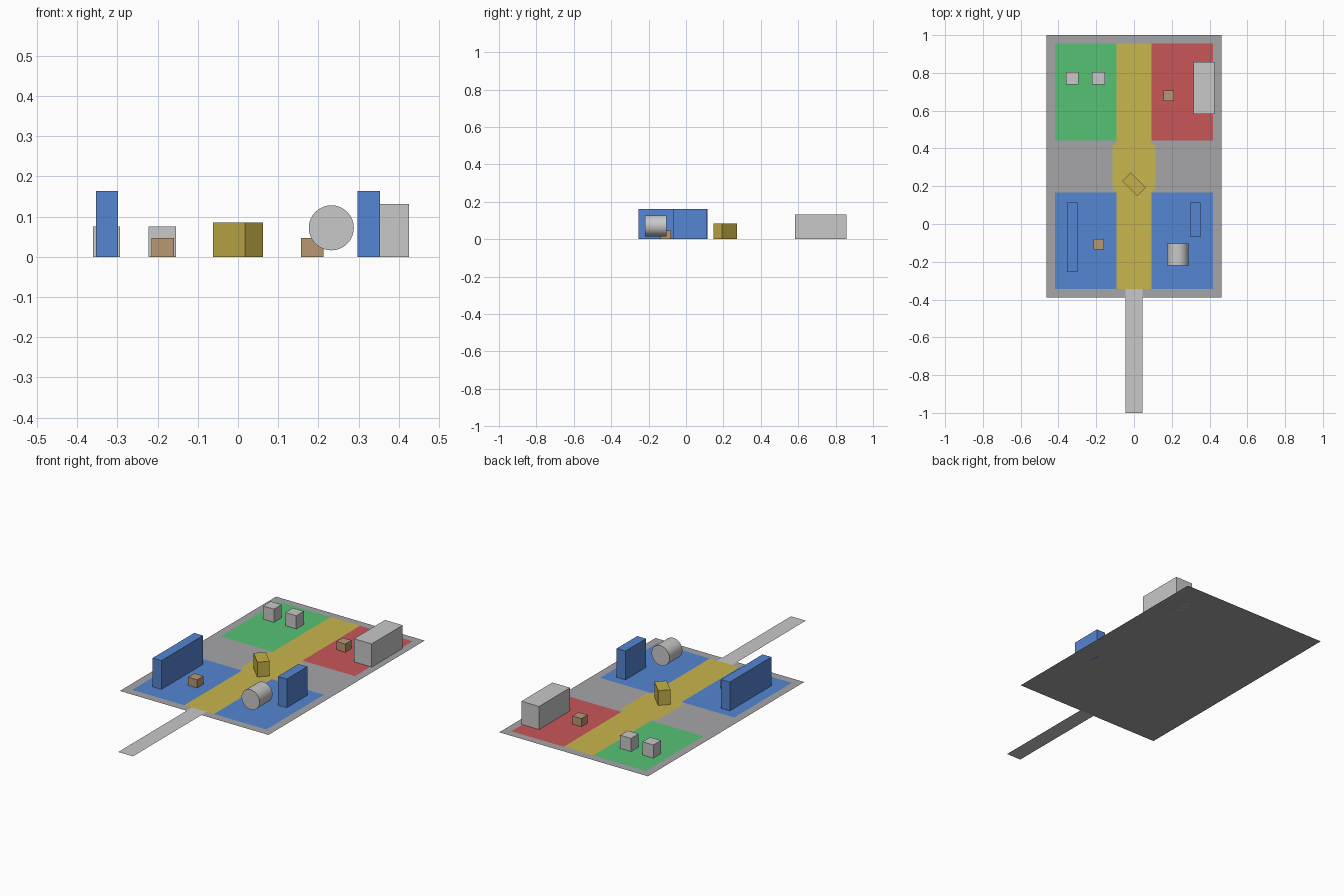
import bpy, bmesh
from math import pi, radians
from mathutils import Matrix

cube = bpy.data.objects.get("Cube")
if cube:
    bpy.data.objects.remove(cube, do_unlink=True)


def material(name, srgb):
    """Flat material from display colour, stored as linear."""
    col = [((c / 255 + 0.055) / 1.055) ** 2.4 for c in srgb] + [1.0]
    m = bpy.data.materials.new(name)
    m.use_nodes = True
    m.diffuse_color = col
    m.node_tree.nodes["Principled BSDF"].inputs["Base Color"].default_value = col
    return m


GREY = material("ground grey", (166, 166, 169))
LIGHT = material("light grey", (200, 200, 201))
BLUE = material("blue", (85, 134, 210))
GREEN = material("green", (86, 194, 116))
RED = material("red", (201, 86, 88))
YELLOW = material("path yellow", (201, 182, 78))
OCHRE = material("block yellow", (196, 176, 72))
BROWN = material("crate brown", (184, 151, 114))


def finish(name, bm, mat):
    mesh = bpy.data.meshes.new(name)
    bm.to_mesh(mesh)
    bm.free()
    mesh.materials.append(mat)
    ob = bpy.data.objects.new(name, mesh)
    bpy.context.collection.objects.link(ob)
    return ob


def plate(name, outline, z, mat):
    """Single flat upward-facing polygon."""
    bm = bmesh.new()
    bm.faces.new([bm.verts.new((x, y, z)) for x, y in outline])
    return finish(name, bm, mat)


def rect(x0, x1, y0, y1):
    return [(x0, y0), (x1, y0), (x1, y1), (x0, y1)]


def block(name, x, y, sx, sy, h, mat, turn=0):
    """Box standing on the ground, centred at x, y."""
    bm = bmesh.new()
    bmesh.ops.create_cube(bm, size=1, matrix=Matrix.Diagonal((sx, sy, h, 1)))
    ob = finish(name, bm, mat)
    ob.location = (x, y, h / 2)
    ob.rotation_euler.z = radians(turn)
    return ob


# Ground and entrance walkway
plate("ground", rect(-0.463, 0.463, -0.39, 1.0), 0, GREY)
plate("entrance_walkway", rect(-0.046, 0.046, -1.0, -0.3), 0.0008, LIGHT)

# Coloured zones
for name, side, y0, y1, mat in (
        ("front_right_zone", -1, -0.345, 0.168, BLUE),
        ("front_left_zone", 1, -0.345, 0.168, BLUE),
        ("back_right_zone", -1, 0.443, 0.956, GREEN),
        ("back_left_zone", 1, 0.443, 0.956, RED)):
    plate(name, rect(*sorted((side * 0.09, side * 0.418)), y0, y1), 0.001, mat)

# Central path with a wider plaza in the middle
half = [(0.092, -0.345), (0.092, 0.168), (0.115, 0.19),
        (0.115, 0.41), (0.092, 0.432), (0.092, 0.956)]
plate("central_path", half + [(-x, y) for x, y in reversed(half)], 0.0016, YELLOW)

# Walls
block("right_wall", -0.326, -0.07, 0.055, 0.37, 0.163, BLUE)
block("left_wall", 0.325, 0.022, 0.055, 0.183, 0.163, BLUE)

# Boxes and crates
block("large_box", 0.37, 0.72, 0.11, 0.276, 0.131, LIGHT)
block("outer_small_box", -0.327, 0.772, 0.068, 0.068, 0.075, LIGHT)
block("inner_small_box", -0.188, 0.772, 0.068, 0.068, 0.075, LIGHT)
block("front_crate", -0.187, -0.108, 0.056, 0.056, 0.047, BROWN)
block("back_crate", 0.185, 0.679, 0.056, 0.056, 0.047, BROWN)
block("centre_block", 0, 0.21, 0.112, 0.064, 0.085, OCHRE, turn=-45)

# Drum lying along y
bm = bmesh.new()
bmesh.ops.create_cone(bm, cap_ends=True, segments=32, radius1=0.056, radius2=0.056,
                      depth=0.115, matrix=Matrix.Rotation(pi / 2, 4, "X"))
drum = finish("drum", bm, LIGHT)
drum.location = (0.232, -0.162, 0.072)
bpy.ops.object.select_all(action="DESELECT")
drum.select_set(True)
bpy.context.view_layer.objects.active = drum
bpy.ops.object.shade_smooth_by_angle(angle=radians(35))
